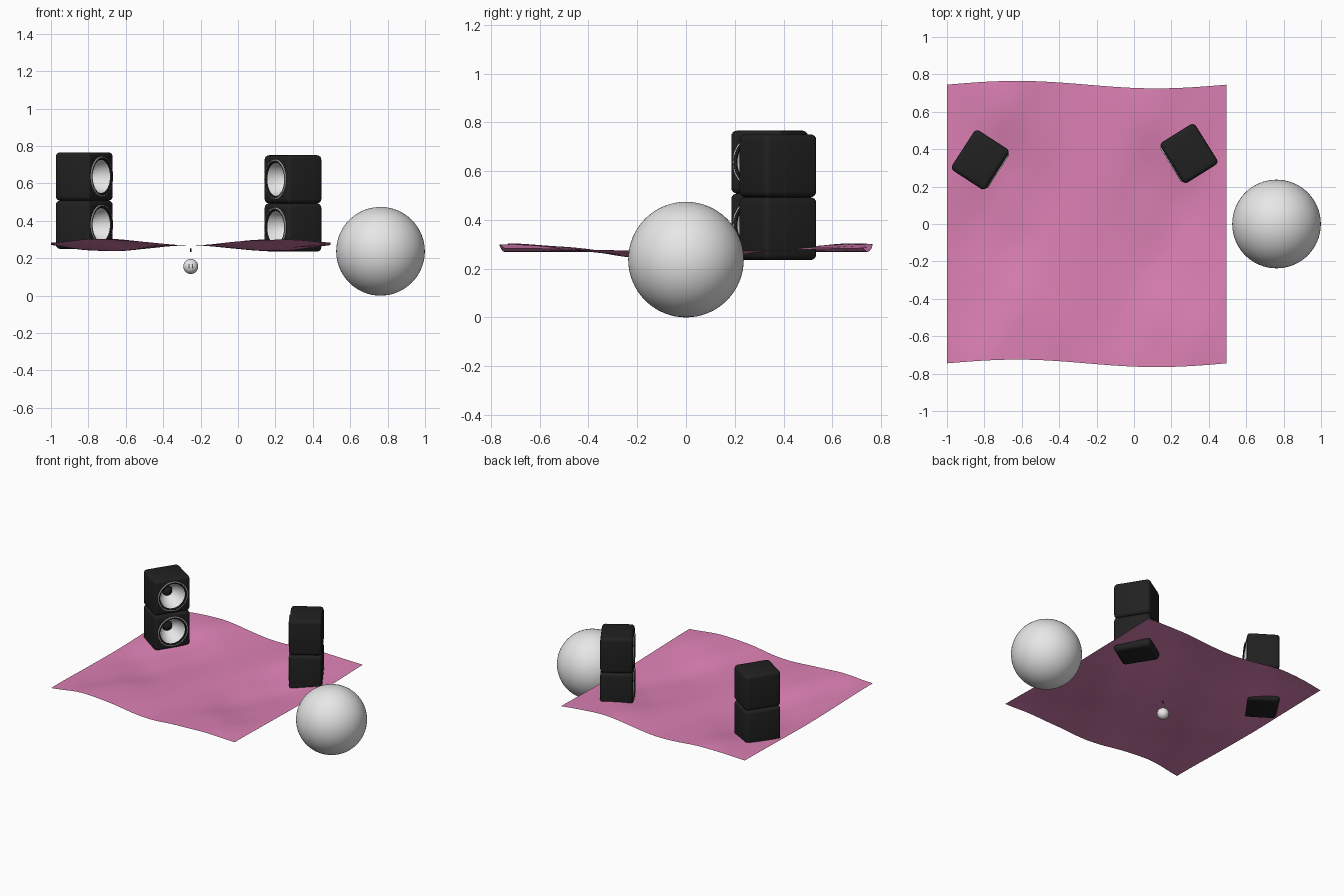
import bpy, bmesh, math
from mathutils import Matrix, Vector

cube = bpy.data.objects.get("Cube")
if cube:
    bpy.data.objects.remove(cube, do_unlink=True)


def material(name, rgb):
    m = bpy.data.materials.new(name)
    m.use_nodes = True
    m.diffuse_color = (*rgb, 1)
    bsdf = next(n for n in m.node_tree.nodes if n.type == 'BSDF_PRINCIPLED')
    bsdf.inputs["Base Color"].default_value = (*rgb, 1)
    bsdf.inputs["Roughness"].default_value = 0.7
    return m


PINK = material("pink cloth", (0.72, 0.22, 0.46))
BLACK = material("matte black", (0.015, 0.015, 0.015))
WHITE = material("pale grey", (0.8, 0.8, 0.8))
GREY = material("mid grey", (0.4, 0.38, 0.39))


def to_mesh(name, bm, mats, angle=40):
    me = bpy.data.meshes.new(name)
    bm.to_mesh(me)
    bm.free()
    for m in mats:
        me.materials.append(m)
    me.shade_smooth()
    me.set_sharp_from_angle(angle=math.radians(angle))
    return me


def add(name, me, loc=(0, 0, 0), rot=0.0):
    ob = bpy.data.objects.new(name, me)
    ob.location = loc
    ob.rotation_euler.z = rot
    bpy.context.collection.objects.link(ob)
    return ob


def ball(name, loc, radius, mat, scale=(1, 1, 1), segs=48):
    bm = bmesh.new()
    bmesh.ops.create_uvsphere(bm, u_segments=segs, v_segments=segs // 2, radius=radius,
                              matrix=Matrix.Diagonal((*scale, 1)))
    return add(name, to_mesh(name, bm, [mat], 180), loc)


# Rippled cloth: flat grid bent by broad waves plus fine wrinkles
X0, X1, HALF, MID = -1.0, 0.495, 0.745, -0.2525
bm = bmesh.new()
bmesh.ops.create_grid(bm, x_segments=72, y_segments=72, size=1)
for v in bm.verts:
    x = MID + v.co.x * (X1 - X0) / 2
    y = v.co.y * HALF
    dx = x - MID
    dip = (1 - math.cos(2 * math.pi * dx / 0.87)) / 2
    z = 0.269 - 0.032 * dip * math.cos(math.pi * y / HALF)
    z += 0.008 * (dx / 0.75) ** 4
    z += 0.003 * dip * math.sin(9 * x + 13 * y) + 0.002 * dip * math.sin(17 * x - 11 * y + 1)
    y += 0.02 * math.sin(2 * math.pi * (x - X0) / (X1 - X0))
    v.co = (x, y, z)
add("rippled_cloth", to_mesh("rippled_cloth", bm, [PINK], 180))

# Speaker cabinet: rounded box with a round hole in the front
W, D, H = 0.255, 0.22, 0.258
FRONT = -D / 2
bm = bmesh.new()
bmesh.ops.create_cube(bm, size=1, matrix=Matrix.Diagonal((W, D, H, 1)))
bmesh.ops.bevel(bm, geom=bm.edges[:], offset=0.024, segments=4, profile=0.5, affect='EDGES')
box = add("cabinet_blank", to_mesh("cabinet_blank", bm, [BLACK]))

bm = bmesh.new()
bmesh.ops.create_cone(bm, cap_ends=True, segments=48, radius1=0.098, radius2=0.098, depth=0.25,
                      matrix=Matrix.Translation((0, FRONT, 0)) @ Matrix.Rotation(math.pi / 2, 4, 'X'))
cutter = add("hole_cutter", to_mesh("hole_cutter", bm, [BLACK]))
cutter.hide_render = True
mod = box.modifiers.new("hole", 'BOOLEAN')
mod.operation, mod.solver, mod.object = 'DIFFERENCE', 'EXACT', cutter
deps = bpy.context.evaluated_depsgraph_get()
cabinet = bpy.data.meshes.new_from_object(box.evaluated_get(deps))
cabinet.name = "speaker_cabinet"
cabinet.set_sharp_from_angle(angle=math.radians(40))
for helper in (box, cutter):
    bpy.data.objects.remove(helper, do_unlink=True)

# Speaker driver: raised rim, pale cone and dark dust cap, as (radius, depth) rings
profile = [(0.107, 0.0), (0.106, -0.005), (0.102, -0.006), (0.092, -0.003), (0.089, 0.004),
           (0.084, 0.03), (0.068, 0.065), (0.035, 0.1),
           (0.031, 0.087), (0.018, 0.079), (0.004, 0.076)]
SEG = 48
bm = bmesh.new()
rings = []
for r, d in profile:
    angles = [2 * math.pi * i / SEG for i in range(SEG)]
    rings.append([bm.verts.new((r * math.cos(a), FRONT + d, r * math.sin(a))) for a in angles])
for k, (outer, inner) in enumerate(zip(rings, rings[1:])):
    for i in range(SEG):
        j = (i + 1) % SEG
        f = bm.faces.new((outer[i], outer[j], inner[j], inner[i]))
        f.material_index = 0 if k in (0, 1, 4, 5, 6) else 1
bm.faces.new(rings[-1]).material_index = 1
driver = to_mesh("speaker_driver", bm, [WHITE, BLACK])

# Two stacks of two speakers, both turned towards the middle
for side, x, y, base, turn in (("right", -0.822, 0.343, 0.25, 57), ("left", 0.294, 0.377, 0.235, -58)):
    for level, k in (("lower", 0), ("upper", 1)):
        loc = (x, y, base + H * (k + 0.5))
        add(f"{side}_{level}_cabinet", cabinet, loc, math.radians(turn))
        add(f"{side}_{level}_driver", driver, loc, math.radians(turn))

# Large ball beside the cloth
ball("large_ball", (0.762, 0, 0.237), 0.237, WHITE, segs=64)

# Small ball under the cloth with two narrow marks and a short peg above
ball("small_ball", (MID, 0, 0.156), 0.04, WHITE)
for s in (-1, 1):
    ball("ball_mark", (MID + s * 0.009, -0.0385, 0.158), 0.011, GREY, (0.3, 0.25, 1), 16)
bm = bmesh.new()
bmesh.ops.create_cone(bm, cap_ends=True, segments=16, radius1=0.004, radius2=0.004, depth=0.02,
                      matrix=Matrix.Rotation(math.radians(25), 4, 'X'))
add("small_peg", to_mesh("small_peg", bm, [BLACK]), (MID, 0, 0.243))
